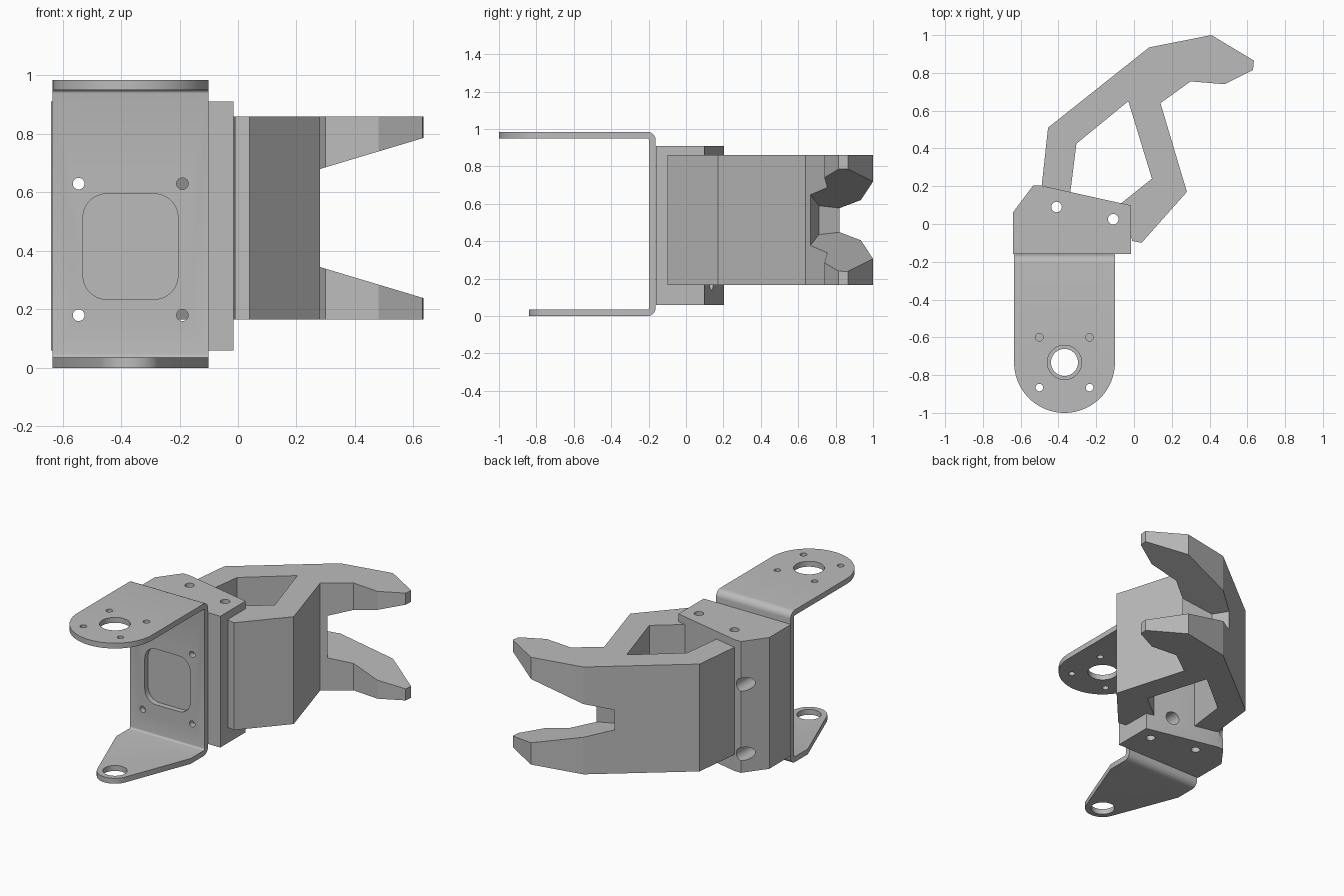
import bpy
import bmesh
from math import cos, sin, radians

cube = bpy.data.objects.get("Cube")
if cube:
    bpy.data.objects.remove(cube, do_unlink=True)

grey = bpy.data.materials.new("plain grey")
grey.use_nodes = True
COLOUR = (0.5, 0.5, 0.5, 1)
grey.diffuse_color = COLOUR
grey.node_tree.nodes["Principled BSDF"].inputs["Base Color"].default_value = COLOUR


def arc(cx, cy, r, a0, a1, n=8):
    steps = [radians(a0 + (a1 - a0) * i / n) for i in range(n + 1)]
    return [(cx + r * cos(a), cy + r * sin(a)) for a in steps]


def prism(name, outline, low, high, axis="Z"):
    """Extrude a flat outline along an axis from low to high."""
    place = {
        "X": lambda a, b, h: (h, a, b),
        "Y": lambda a, b, h: (a, h, b),
        "Z": lambda a, b, h: (a, b, h),
    }[axis]
    bm = bmesh.new()
    ends = [[bm.verts.new(place(a, b, h)) for a, b in outline] for h in (low, high)]
    bm.faces.new(ends[0])
    bm.faces.new(ends[1])
    for i in range(len(outline)):
        j = (i + 1) % len(outline)
        bm.faces.new((ends[0][i], ends[0][j], ends[1][j], ends[1][i]))
    bmesh.ops.recalc_face_normals(bm, faces=bm.faces)
    mesh = bpy.data.meshes.new(name)
    bm.to_mesh(mesh)
    bm.free()
    mesh.materials.append(grey)
    obj = bpy.data.objects.new(name, mesh)
    bpy.context.collection.objects.link(obj)
    return obj


def drill(a, b, r, low, high, axis="Z"):
    return prism("drill", arc(a, b, r, 0, 345, 23), low, high, axis)


def carve(obj, cutters):
    """Subtract every cutter, bake the result and shade it."""
    for cutter in cutters:
        cutter.hide_render = True
        mod = obj.modifiers.new("cut", "BOOLEAN")
        mod.operation = "DIFFERENCE"
        mod.solver = "EXACT"
        mod.object = cutter
    bpy.context.view_layer.update()
    graph = bpy.context.evaluated_depsgraph_get()
    baked = bpy.data.meshes.new_from_object(obj.evaluated_get(graph))
    obj.modifiers.clear()
    obj.data = baked
    for cutter in cutters:
        bpy.data.objects.remove(cutter, do_unlink=True)
    bpy.ops.object.select_all(action="DESELECT")
    obj.select_set(True)
    bpy.context.view_layer.objects.active = obj
    bpy.ops.object.shade_smooth_by_angle(angle=radians(25))


# Shared measures: bracket sides, pivot and bolt positions
LEFT, RIGHT = -0.635, -0.101
PX, PY = -0.368, -0.733
TOP, THICK, BACK = 0.985, 0.035, -0.162
BOLTS = [(x, z) for x in (-0.545, -0.19) for z in (0.18, 0.63)]

# Folded sheet bracket
outer, inner = 0.045, 0.012
iy = BACK - THICK - inner
profile = [(-1.0, 0)] + arc(BACK - outer, outer, outer, -90, 0)
profile += arc(BACK - outer, TOP - outer, outer, 0, 90) + [(-1.0, TOP), (-1.0, TOP - THICK)]
profile += arc(iy, TOP - THICK - inner, inner, 90, 0, 4)
profile += arc(iy, THICK + inner, inner, 0, -90, 4) + [(-1.0, THICK)]
bracket = prism("folded_bracket", profile, LEFT, RIGHT, "X")


def end_trim(shoulder, r, a0, a1, low, high):
    """Waste around a rounded plate end."""
    edge = [(-0.8, shoulder), (LEFT, shoulder)] + arc(PX, PY, r, a0, a1, 32)
    edge += [(RIGHT, shoulder), (0.1, shoulder), (0.1, -1.2), (-0.8, -1.2)]
    return prism("trim", edge, low, high)


window = []
for cx, cz, start in ((-0.285, 0.515, 0), (-0.45, 0.515, 90),
                      (-0.45, 0.315, 180), (-0.285, 0.315, 270)):
    window += arc(cx, cz, 0.08, start, start + 90)

top_edge = [(-0.8, PY)] + arc(PX, PY, 0.267, 180, 360, 40)
top_edge += [(0.1, PY), (0.1, -1.2), (-0.8, -1.2)]
cutters = [
    prism("trim", top_edge, 0.7, 1.2),
    end_trim(-0.34, 0.107, 201, 339, -0.2, 0.3),
    prism("window", window, -0.3, -0.1, "Y"),
    drill(PX, PY, 0.091, 0.7, 1.2),
    drill(PX, PY, 0.072, -0.2, 0.3),
]
cutters += [drill(PX + dx, PY + dy, 0.02, 0.7, 1.2)
            for dx in (-0.133, 0.133) for dy in (-0.133, 0.133)]
cutters += [drill(x, z, 0.02, -0.3, -0.1, "Y") for x, z in BOLTS]
carve(bracket, cutters)

# Mounting block with bolt holes, counterbored from behind
block = prism("mounting_block", [
    (-0.64, -0.16), (-0.015, -0.16), (-0.015, 0.098),
    (-0.49, 0.203), (-0.535, 0.203), (-0.64, 0.062)], 0.06, 0.91)
cutters = [drill(-0.41, 0.09, 0.028, -0.1, 1.1), drill(-0.11, 0.025, 0.028, -0.1, 1.1)]
for x, z in BOLTS:
    cutters.append(drill(x, z, 0.02, -0.3, 0.4, "Y"))
    cutters.append(drill(x, z, 0.043, 0.0, 0.4, "Y"))
carve(block, cutters)

# Hooked claw: two legs joining into a beak
claw = prism("claw", [
    (-0.49, 0.19), (-0.455, 0.51), (0.08, 0.935), (0.41, 1.0), (0.635, 0.865),
    (0.63, 0.815), (0.48, 0.74), (0.3, 0.755), (0.14, 0.64), (0.28, 0.17),
    (0.04, -0.1), (-0.01, -0.09), (-0.025, 0.0), (-0.08, 0.1), (0.095, 0.24),
    (-0.03, 0.65), (-0.305, 0.425), (-0.338, 0.16)], 0.165, 0.86)

# Flared gap splitting the beak into an upper and a lower finger
MID = 0.5125
gap = prism("finger_gap", [
    (0.175, 0.665), (-0.02, 0.71), (-0.065, 0.825), (-0.12, 0.95),
    (-0.12, 1.1), (0.75, 1.1), (0.75, 0.665)], 0, 1)
for v in gap.data.vertices:
    half = 0.0835 + 0.3 * v.co.x
    v.co.z = MID + half if v.co.z > 0.5 else MID - half
carve(claw, [gap])
